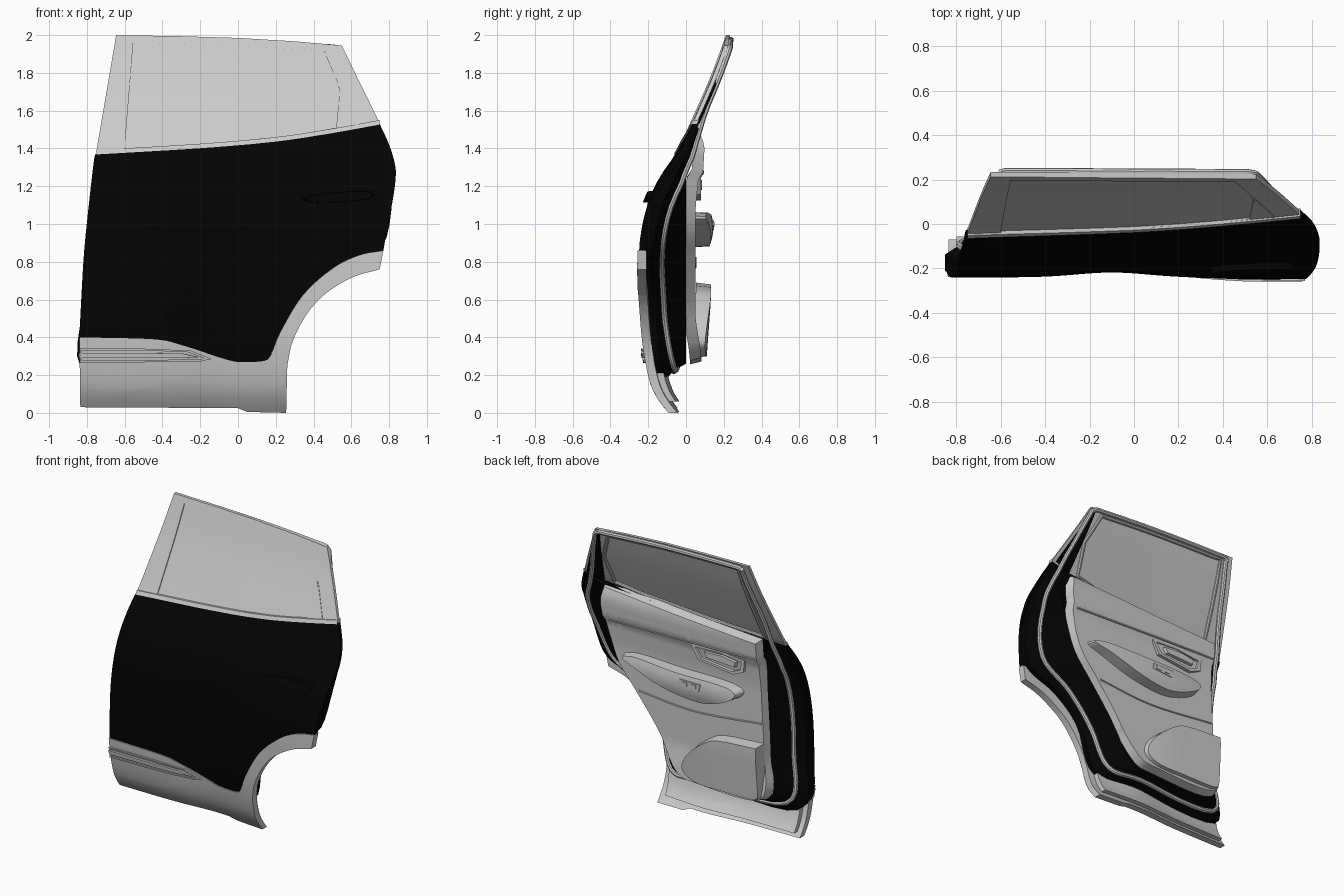
import bpy, bmesh, math
from mathutils import Vector

if "Cube" in bpy.data.objects:
    bpy.data.objects.remove(bpy.data.objects["Cube"])

black = bpy.data.materials.new("black_paint")
black.diffuse_color = (0.001, 0.001, 0.001, 1)
black.use_nodes = True
black.node_tree.nodes["Principled BSDF"].inputs["Base Color"].default_value = black.diffuse_color


def lerp_table(t, v):
    for (a, ya), (b, yb) in zip(t, t[1:]):
        if v <= b:
            f = max(0, (v - a) / (b - a))
            return ya + (yb - ya) * f
    return t[-1][1]


def spline(pts, n=5):
    """Catmull-Rom through an open run of points (any dimension)."""
    p = [Vector(q) for q in pts]
    p = [p[0] * 2 - p[1]] + p + [p[-1] * 2 - p[-2]]
    out = []
    for a, b, c, d in zip(p, p[1:], p[2:], p[3:]):
        for i in range(n):
            t = i / n
            out.append(0.5 * (2 * b + (c - a) * t + (2 * a - 5 * b + 4 * c - d) * t * t
                              + (3 * b - a - 3 * c + d) * t ** 3))
    return [tuple(q) for q in out] + [tuple(pts[-1])]


# Door section: outer skin depth and inner trim depth by height
SKIN = spline([(0, -.085), (.05, -.125), (.13, -.172), (.25, -.204), (.4, -.225), (.6, -.236),
        (.8, -.24), (1, -.226), (1.15, -.188), (1.27, -.125), (1.38, -.05), (1.53, .02), (1.78, .13), (2, .212)])
TRIM = [(.25, .085), (.35, .075), (.5, .05), (1.08, .05), (1.2, .062), (1.24, .066), (1.27, .09), (1.40, .098),
        (1.44, .09), (1.5, .065)]


def skin(x, z):
    y = lerp_table(SKIN, z)
    w = min(1, max(0, (1.25 - z) / .35))
    rear = min(1, max(0, (x - .1) / .4))
    return y + w * (.022 * math.exp(-((x + .1) / .22) ** 2) - .01 * rear * rear) + .018 * max(0, x) * (1 - w)


def trim(x, z):
    return lerp_table(TRIM, z)


def on_skin(d):
    return lambda x, z: skin(x, z) + d


def finish(bm, name, mat):
    bmesh.ops.recalc_face_normals(bm, faces=bm.faces[:])
    me = bpy.data.meshes.new(name)
    bm.to_mesh(me)
    bm.free()
    ob = bpy.data.objects.new(name, me)
    bpy.context.collection.objects.link(ob)
    if mat:
        me.materials.append(mat)
    return ob


def panel(name, outline, yf, t, mat=None, hole=None, taper=1.0, step=.05):
    """Flat x-z outline, gridded, bent onto yf(x, z) and thickened by t in y."""
    bm = bmesh.new()
    vs = [bm.verts.new((x, 0, z)) for x, z in outline]
    if hole:
        hs = [bm.verts.new((x, 0, z)) for x, z in hole]
        for i in range(len(vs)):
            j = (i + 1) % len(vs)
            bm.faces.new((vs[i], vs[j], hs[j], hs[i]))
    else:
        bm.faces.new(vs)
    bmesh.ops.triangulate(bm, faces=bm.faces[:])
    for ax in (0, 2):
        lo, hi = min(v.co[ax] for v in bm.verts), max(v.co[ax] for v in bm.verts)
        k = max(2, int((hi - lo) / step))
        for i in range(1, k):
            co, no = Vector(), Vector()
            co[ax], no[ax] = lo + (hi - lo) * i / k + .0007, 1
            bmesh.ops.bisect_plane(bm, geom=bm.verts[:] + bm.edges[:] + bm.faces[:], dist=1e-5,
                                   plane_co=co, plane_no=no)
    for v in bm.verts:
        v.co.y = yf(v.co.x, v.co.z)
    cx = sum(p[0] for p in outline) / len(outline)
    cz = sum(p[1] for p in outline) / len(outline)
    r = bmesh.ops.extrude_face_region(bm, geom=bm.faces[:], use_keep_orig=True)
    for v in r["geom"]:
        if isinstance(v, bmesh.types.BMVert):
            v.co = (cx + (v.co.x - cx) * taper, v.co.y + t, cz + (v.co.z - cz) * taper)
    return finish(bm, name, mat)


def loft(name, rings, mat=None):
    bm = bmesh.new()
    rows = [[bm.verts.new(p) for p in r] for r in rings]
    for a, b in zip(rows, rows[1:]):
        for i in range(len(a)):
            j = (i + 1) % len(a)
            bm.faces.new((a[i], a[j], b[j], b[i]))
    return finish(bm, name, mat)


def tube(name, pts, r, closed=False):
    cu = bpy.data.curves.new(name, 'CURVE')
    cu.dimensions, cu.bevel_depth, cu.bevel_resolution = '3D', r, 2
    cu.use_fill_caps = True
    s = cu.splines.new('POLY')
    s.points.add(len(pts) - 1)
    for q, p in zip(s.points, pts):
        q.co = (*p, 1)
    s.use_cyclic_u = closed
    ob = bpy.data.objects.new(name, cu)
    bpy.context.collection.objects.link(ob)
    bpy.ops.object.select_all(action='DESELECT')
    ob.select_set(True)
    bpy.context.view_layer.objects.active = ob
    bpy.ops.object.convert(target='MESH')


# Painted outer skin
left = spline([(-.84, .40), (-.83, .6), (-.815, .85), (-.79, 1.1), (-.762, 1.34), (-.75, 1.372)])
belt = spline([(-.75, 1.372), (-.2, 1.405), (.2, 1.44), (.5, 1.485), (.75, 1.53)])
right = spline([(.75, 1.53), (.8, 1.42), (.83, 1.32), (.835, 1.25), (.82, 1.13), (.79, .98), (.77, .86)])
clad_top = spline([(-.84, .40), (-.45, .39), (-.3, .36), (-.07, .285), (0, .27), (.12, .272), (.17, .3),
                   (.22, .42), (.34, .62), (.5, .765), (.64, .835), (.77, .86)])
panel("outer_skin", left + belt[1:] + right[1:] + clad_top[-2:0:-1], skin, .03, black)

# Lower cladding with wheel arch, and the sill ledge behind it
arch = spline([(.75, .76), (.6, .715), (.45, .62), (.35, .5), (.28, .35), (.258, .2), (.255, .01)])
panel("lower_cladding", clad_top + arch + [(.255, 0), (.05, .005), (0, .025), (-.835, .03)],
      on_skin(-.008), .048, step=.04)
panel("sill_ledge", [(-.8, .06), (.2, .06), (.215, .21), (-.8, .21)], on_skin(.035), .04, step=.04)

# Side moulding on the cladding
m_out = [(-.837, .34), (-.5, .34), (-.25, .33), (-.14, .285), (-.2, .272), (-.5, .268), (-.837, .265)]
m_in = [(-.825, .33), (-.5, .33), (-.27, .322), (-.18, .29), (-.2, .283), (-.5, .28), (-.825, .277)]
panel("moulding_frame", m_out, on_skin(-.02), .02, hole=m_in)
panel("moulding_bar", [(-.837, .318), (-.3, .315), (-.21, .295), (-.3, .29), (-.837, .29)],
      on_skin(-.024), .025, taper=1.02)

# Window frame, glass, belt moulding
f_out = [(-.75, 1.385), (-.645, 2), (-.3, 1.994), (0, 1.985), (.3, 1.967), (.55, 1.945), (.62, 1.80),
         (.745, 1.545), (.4, 1.475), (-.2, 1.41)]
f_in = [(-.6, 1.4), (-.555, 1.957), (-.3, 1.952), (0, 1.944), (.25, 1.93), (.455, 1.915), (.54, 1.72),
        (.52, 1.51), (.3, 1.47), (-.2, 1.42)]
panel("window_frame", f_out, skin, .022, hole=f_in)
panel("window_glass", f_in, on_skin(.008), .008)
up = [(x, z + .02) for x, z in belt]
dn = [(x, z - .004) for x, z in belt]
panel("belt_moulding", up + dn[::-1], on_skin(-.008), .035)
panel("quarter_divider", [(.53, 1.73), (.545, 1.72), (.635, 1.53), (.62, 1.525)], on_skin(-.003), .02)
panel("rear_pillar_inner", [(.52, 1.91), (.55, 1.9), (.72, 1.54), (.6, 1.5)], on_skin(.024), .014, black)

# Inner door shell: matching key points from the door edge to the trim edge
A = [(-.74, 1.36), (-.1, 1.40), (.74, 1.51), (.815, 1.27), (.765, .88), (.5, .74), (.32, .55), (.22, .22),
     (-.1, .2), (-.79, .2), (-.82, .6), (-.785, 1.1)]
B = [(-.69, 1.37), (-.1, 1.41), (.69, 1.5), (.755, 1.27), (.68, .92), (.45, .75), (.27, .52), (.16, .25),
     (-.1, .24), (-.73, .25), (-.755, .6), (-.73, 1.1)]
C = [(-.62, 1.405), (-.1, 1.435), (.6, 1.485), (.61, 1.33), (.52, 1), (.37, .8), (.2, .58), (.03, .32),
     (-.15, .275), (-.64, .29), (-.655, .6), (-.63, 1.1)]


def dense(p, k=6):
    return [tuple(Vector(a).lerp(Vector(b), i / k)) for a, b in zip(p, p[1:] + p[:1]) for i in range(k)]


def rounded(p):
    return dense(p)[:12] + spline(p[2:] + p[:1], 6)[:-1]


def gap(z):
    return lerp_table([(.2, .13), (.5, .115), (1.2, .12), (1.42, .06), (1.6, .034), (2, .03)], z)


rings = [[(x, skin(x, z) + .01, z) for x, z in rounded(A)],
         [(x, skin(x, z) + lerp_table([(1.2, .075), (1.4, .04)], z), z) for x, z in rounded(A)],
         [(x, skin(x, z) + gap(z), z) for x, z in rounded(B)],
         [(x, max(0, skin(x, z) + .06), z) for x, z in rounded(C)]]
loft("inner_shell", rings, black)

# Weather seals: full loop, and inner window seal
top = [(-.6, 1.9), (-.59, 1.965), (-.5, 1.975), (0, 1.965), (.42, 1.94), (.53, 1.925), (.57, 1.85)]
loop = spline([B[i] for i in range(2, 12)] + [(-.69, 1.37)] + top + [B[2]], 6)[:-1]
tube("door_seal", [(x, skin(x, z) + gap(z) + .004, z) for x, z in loop], .016, closed=True)
tube("window_seal", [(x, skin(x, z) + .024, z) for x, z in dense(f_in, 4)], .012, closed=True)

# Exterior handle
panel("outer_handle_base", [(.34, 1.14), (.4, 1.18), (.55, 1.19), (.62, 1.15), (.55, 1.105), (.4, 1.1)],
      on_skin(-.003), .01, black)
panel("outer_handle", spline([(.35, 1.135), (.42, 1.155), (.55, 1.168), (.68, 1.172), (.71, 1.15), (.67, 1.13),
      (.55, 1.118), (.4, 1.115), (.35, 1.135)])[:-1], on_skin(-.03), .03, black, taper=1.06)

# Inner trim panel
rim = spline(C[2:] + C[:1], 6)[1:-1]
cx, cz = -.06, .88
front = [(cx + (x - cx) * .975, cz + (z - cz) * .98) for x, z in C[:3] + rim]
panel("trim_panel", front, trim, -.06, taper=1.03, step=.04)

# Armrest with switch plate
arm = spline([(.42, 1.04), (.3, 1.06), (0, 1.05), (-.3, 1.05), (-.43, 1.035), (-.465, 1.0), (-.4, .945),
              (-.25, .89), (-.1, .885), (.1, .92), (.3, .985), (.41, 1.02), (.42, 1.04)], 4)[:-1]
panel("armrest", arm, lambda x, z: .145 - .12 * (x + .1) ** 2 - 2.2 * (z - .98) ** 2, -.1, taper=1.06, step=.03)
panel("switch_plate", [(-.21, 1.02), (-.05, 1.02), (-.04, .98), (-.2, .97)], lambda x, z: .147, -.03, taper=1.08)
for i in range(2):
    x = -.18 + i * .07
    panel("window_switch", [(x, 1.01), (x + .04, 1.01), (x + .04, .985), (x, .985)], lambda x, z: .151, -.02)

# Inside release handle and bezel
h_out = [(-.09, 1.255), (-.3, 1.265), (-.51, 1.245), (-.5, 1.16), (-.42, 1.125), (-.15, 1.155)]
h_in = [(-.125, 1.24), (-.3, 1.248), (-.485, 1.228), (-.475, 1.17), (-.41, 1.143), (-.17, 1.17)]
panel("release_bezel", h_out, lambda x, z: .08, -.04, hole=h_in)
panel("release_handle", [(-.2, 1.225), (-.34, 1.232), (-.44, 1.215), (-.43, 1.18), (-.22, 1.19)],
      lambda x, z: .084, -.03, taper=1.08)

# Trim accent lines
for nm, pts in (("insert_line", [(.55, 1.25), (.1, 1.262), (-.6, 1.28)]), ("lower_line", [(.33, .8), (-.1, .77), (-.62, .82)])):
    tube(nm, [(x, trim(x, z), z) for x, z in spline(pts)], .006)

# Map pocket
pocket = [(-.63, .68)] + spline([(-.4, .665), (-.28, .64), (-.15, .55), (-.06, .45), (-.04, .36), (-.14, .305),
                                 (-.35, .3), (-.6, .305), (-.635, .36)], 4)
panel("map_pocket", pocket, lambda x, z: .11 + .022 * min(1, max(0, (z - .3) / .3)) - .2 * max(0, x + .3) ** 2,
      -.08, taper=1.04)

# Smooth shading with sharp edges kept
bpy.ops.object.select_all(action='SELECT')
bpy.context.view_layer.objects.active = bpy.context.selected_objects[0]
bpy.ops.object.shade_smooth_by_angle(angle=math.radians(35))
